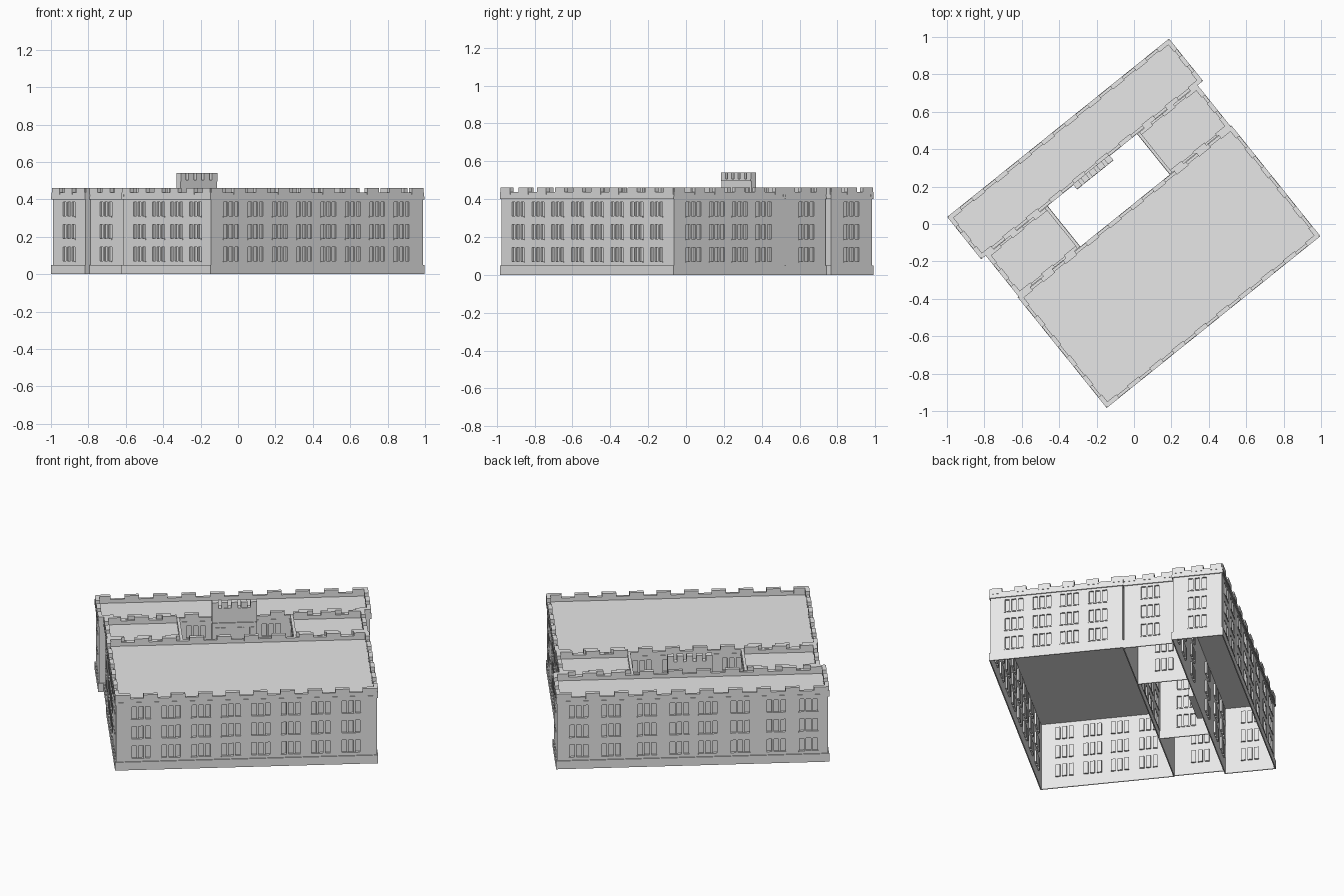
import bpy, bmesh, math
from mathutils import Matrix, Vector

if "Cube" in bpy.data.objects:
    bpy.data.objects.remove(bpy.data.objects["Cube"])

ANGLE = math.radians(38.8)      # the whole building stands turned on its plot
ROOF, EAVE, PARAPET, MERLON = 0.415, 0.40, 0.437, 0.46
FLOORS = (0.07, 0.19, 0.31)
PANE_W, PANE_H, PITCH, DEPTH = 0.026, 0.075, 0.038, 0.01
LIP = 0.006                     # how far plinth and cornice stand out

stone = bpy.data.materials.new("pale_grey_stone")
stone.use_nodes = True
stone.diffuse_color = (0.8, 0.8, 0.8, 1)
stone.node_tree.nodes["Principled BSDF"].inputs["Base Color"].default_value = (0.8, 0.8, 0.8, 1)


def add_box(bm, a0, a1, b0, b1, z0, z1):
    size = Vector((a1 - a0, b1 - b0, z1 - z0))
    mid = Vector((a0 + a1, b0 + b1, z0 + z1)) / 2
    bmesh.ops.create_cube(bm, size=1, matrix=Matrix.Translation(mid) @ Matrix.Diagonal(size).to_4x4())


def finish(bm, name):
    mesh = bpy.data.meshes.new(name)
    bm.to_mesh(mesh)
    bm.free()
    mesh.materials.append(stone)
    obj = bpy.data.objects.new(name, mesh)
    bpy.context.scene.collection.objects.link(obj)
    obj.rotation_euler.z = ANGLE
    return obj


def wall_box(bm, side, rect, along, inward, outward, z0, z1):
    """Box on one side of a rectangle: 'along' is its span, in/out its depth from the wall."""
    a0, a1, b0, b1 = rect
    if side in "fb":
        lo, hi = (b0 - outward, b0 + inward) if side == "f" else (b1 - inward, b1 + outward)
        add_box(bm, along[0], along[1], lo, hi, z0, z1)
    else:
        lo, hi = (a0 - outward, a0 + inward) if side == "l" else (a1 - inward, a1 + outward)
        add_box(bm, lo, hi, along[0], along[1], z0, z1)


def span(side, rect):
    return rect[:2] if side in "fb" else rect[2:]


def build_walls(name, rect, windows):
    """Open-bottomed shell with recessed triple windows, plus sills."""
    body, cut, sills = bmesh.new(), bmesh.new(), bmesh.new()
    add_box(body, *rect, 0, ROOF)
    for side, centres in windows.items():
        for c in centres:
            for z in FLOORS:
                for k in (-1, 0, 1):
                    m = c + k * PITCH
                    wall_box(cut, side, rect, (m - PANE_W / 2, m + PANE_W / 2),
                             DEPTH, 0.02, z, z + PANE_H)
                wall_box(sills, side, rect, (c - 0.055, c + 0.055), 0, 0.004, z - 0.006, z)
    walls, cutter = finish(body, name + "_walls"), finish(cut, name + "_cutter")
    cutter.hide_render = True
    mod = walls.modifiers.new("windows", "BOOLEAN")
    mod.object, mod.operation, mod.solver = cutter, "DIFFERENCE", "EXACT"
    bpy.context.view_layer.update()
    mesh = bpy.data.meshes.new_from_object(walls.evaluated_get(bpy.context.evaluated_depsgraph_get()))
    walls.modifiers.clear()
    walls.data = mesh
    bpy.data.objects.remove(cutter)
    # leave the underside open
    bm = bmesh.new()
    bm.from_mesh(mesh)
    floor = [f for f in bm.faces if f.calc_center_median().z < 0.001]
    bmesh.ops.delete(bm, geom=floor, context="FACES")
    bm.to_mesh(mesh)
    bm.free()
    finish(sills, name + "_sills")


def build_trim(name, rect, sides, merlons):
    """Plinth, cornice and crenellated parapet along the given sides."""
    plinth, cornice, parapet = bmesh.new(), bmesh.new(), bmesh.new()
    for side in sides:
        s0, s1 = span(side, rect)
        extra = LIP if side in "fb" else 0
        wide = (s0 - extra, s1 + extra)
        wall_box(plinth, side, rect, wide, 0, LIP, 0, 0.05)
        wall_box(cornice, side, rect, wide, 0, LIP, EAVE, ROOF)
        wall_box(parapet, side, rect, wide, 0.012, LIP * 0.7, ROOF, PARAPET)
        n = merlons.get(side, 0)
        for i in range(n):
            half = 0.04 if side in "fb" else 0.033
            c = s0 + half + (s1 - s0 - 2 * half) * i / (n - 1)
            wall_box(parapet, side, rect, (c - half, c + half), 0.018, LIP, PARAPET - 0.012, MERLON)
    finish(plinth, name + "_plinth")
    finish(cornice, name + "_cornice")
    finish(parapet, name + "_parapet")


def mirrored(*values):
    return [s * v for v in values for s in (-1, 1)]


# main front wing
front = (-0.724, 0.730, -0.669, 0.080)
front_rows = mirrored(0.083, 0.25, 0.417, 0.585)
side_rows = [-0.536, -0.377, -0.222, -0.06]
build_walls("front_wing", front, {"f": front_rows, "b": front_rows, "l": side_rows, "r": side_rows})
build_trim("front_wing", front, "fblr", {"f": 10, "b": 10, "l": 6, "r": 6})

# rear wing, slightly longer
rear = (-0.749, 0.761, 0.371, 0.649)
rear_rows = mirrored(0.08, 0.26, 0.46, 0.64)
build_walls("rear_wing", rear, {"f": mirrored(0.21, 0.46, 0.64), "b": rear_rows, "l": [0.51], "r": [0.51]})
build_trim("rear_wing", rear, "fblr", {"f": 10, "b": 10, "l": 3, "r": 3})

# links on both sides of the courtyard
for name, rect in (("right_link", (-0.718, -0.305, 0.086, 0.365)),
                   ("left_link", (0.320, 0.724, 0.086, 0.365))):
    build_walls(name, rect, {"l": [0.235], "r": [0.235]})
    outer = "l" if rect[0] < 0 else "r"
    build_trim(name, rect, "lr", {outer: 3})
    ends = bmesh.new()
    for side in "fb":
        wall_box(ends, side, rect, rect[:2], 0.012, 0, ROOF, PARAPET)
        for i in range(3):
            c = rect[0] + 0.05 + i * 0.155
            wall_box(ends, side, rect, (c - 0.04, c + 0.04), 0.018, 0, PARAPET - 0.012, MERLON)
    finish(ends, name + "_end_parapets")

# raised bay on the courtyard side of the rear wing
bay = (-0.122, 0.128, 0.340, 0.371)
bm = bmesh.new()
add_box(bm, *bay, 0, 0.505)
for i in range(5):
    c = bay[0] + 0.018 + i * 0.0535
    add_box(bm, c - 0.018, c + 0.018, bay[2] - 0.004, bay[3], 0.505, 0.54)
for z0, z1 in ((0, 0.05), (EAVE, ROOF), (0.495, 0.505)):
    wall_box(bm, "f", bay, bay[:2], 0, LIP, z0, z1)
finish(bm, "courtyard_bay")
bm = bmesh.new()
for z in FLOORS:
    for c in (-0.06, 0.066):
        for k in (-1, 0, 1):
            m = c + k * 0.034
            wall_box(bm, "f", bay, (m - 0.012, m + 0.012), 0, 0.004, z, z + PANE_H)
finish(bm, "courtyard_bay_windows")
